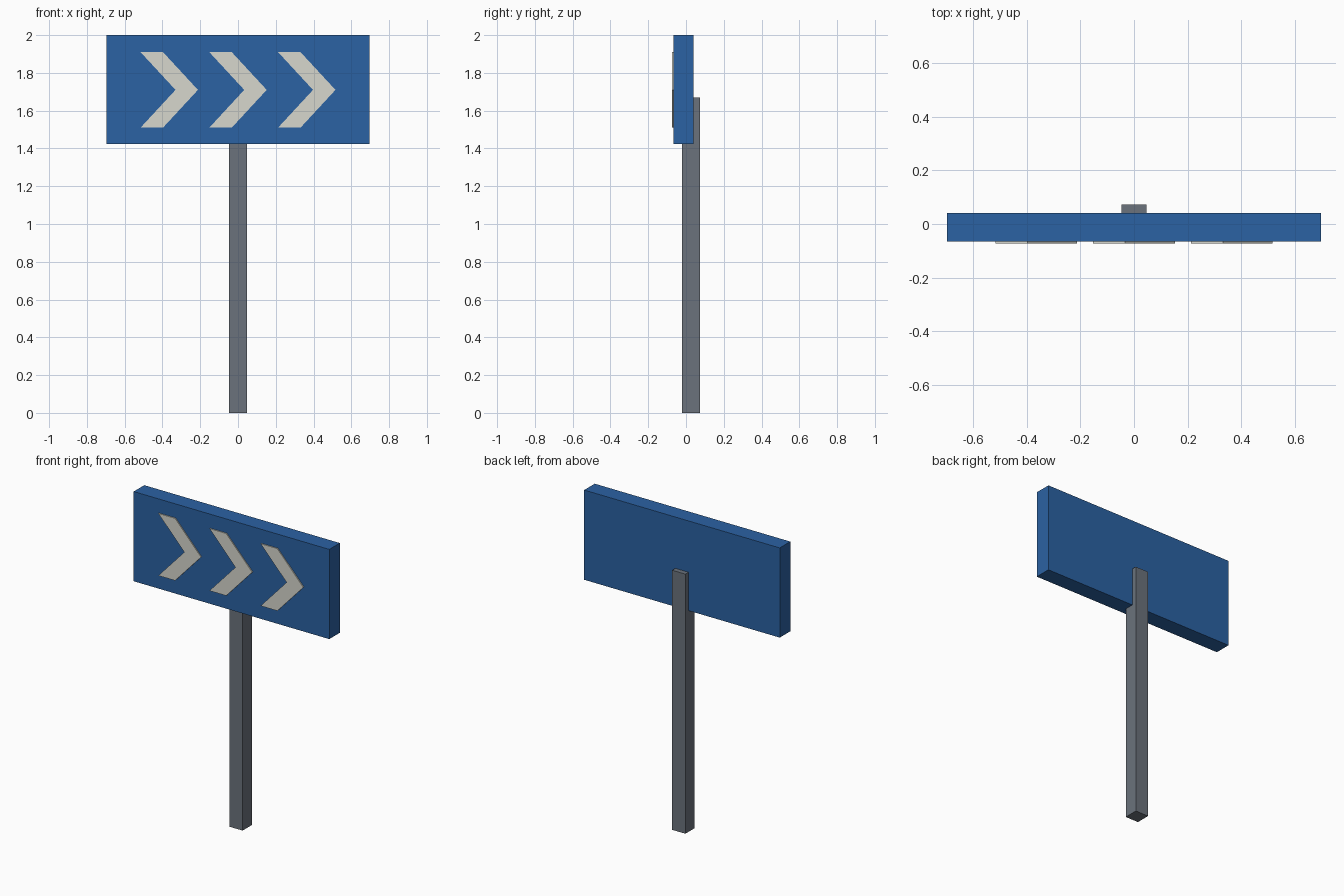
import bpy

if "Cube" in bpy.data.objects:
    bpy.data.objects.remove(bpy.data.objects["Cube"])

def material(name, rgb):
    m = bpy.data.materials.new(name)
    m.diffuse_color = (*rgb, 1)
    m.use_nodes = True
    m.node_tree.nodes["Principled BSDF"].inputs["Base Color"].default_value = m.diffuse_color
    return m

BLUE = material("sign_blue", (0.024, 0.122, 0.366))
WHITE = material("chevron_white", (0.68, 0.68, 0.61))
STEEL = material("post_steel", (0.147, 0.171, 0.202))

def prism(name, profile, y0, y1, mat):
    """Extrude an (x, z) profile, counter-clockwise from the front, from y0 to y1."""
    n = len(profile)
    verts = [(x, y, z) for y in (y0, y1) for x, z in profile]
    faces = [tuple(range(n)), tuple(reversed(range(n, 2 * n)))]
    faces += [(i, i + n, (i + 1) % n + n, (i + 1) % n) for i in range(n)]
    mesh = bpy.data.meshes.new(name)
    mesh.from_pydata(verts, [], faces)
    mesh.materials.append(mat)
    obj = bpy.data.objects.new(name, mesh)
    bpy.context.collection.objects.link(obj)
    return obj

def rect(half_width, z0, z1):
    return [(-half_width, z0), (half_width, z0), (half_width, z1), (-half_width, z1)]

# Square post, running up into the back of the board
prism("post", rect(0.047, 0, 1.67), -0.02, 0.073, STEEL)

# Sign board
prism("sign_board", rect(0.696, 1.423, 2.0), -0.066, 0.041, BLUE)

# Three raised chevrons pointing right
for i in range(3):
    cx, cz, h = (i - 1) * 0.364, 1.71, 0.2
    shape = [(-0.152, -h), (-0.033, -h), (0.152, 0), (-0.033, h), (-0.152, h), (0.033, 0)]
    prism(f"chevron_{i + 1}", [(cx + x, cz + z) for x, z in shape], -0.073, -0.062, WHITE)
